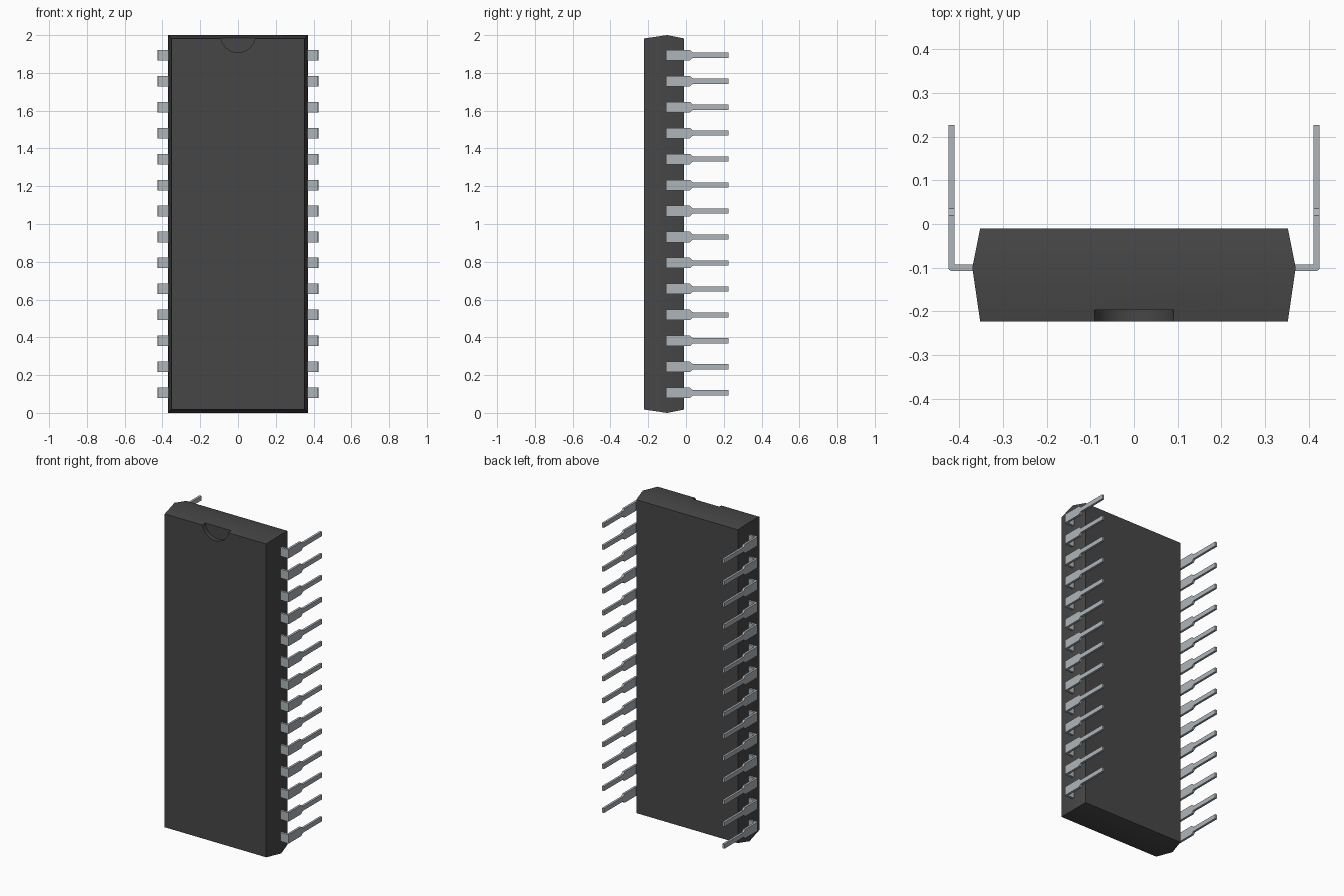
import bpy
import bmesh

cube = bpy.data.objects.get("Cube")
if cube:
    bpy.data.objects.remove(cube, do_unlink=True)


def make_material(name, color):
    mat = bpy.data.materials.new(name)
    mat.use_nodes = True
    mat.diffuse_color = color
    bsdf = mat.node_tree.nodes["Principled BSDF"]
    bsdf.inputs["Base Color"].default_value = color
    bsdf.inputs["Roughness"].default_value = 0.6
    return mat


def loft(name, rings, mat):
    """Join a row of four-cornered sections into a closed solid."""
    bm = bmesh.new()
    loops = [[bm.verts.new(p) for p in ring] for ring in rings]
    for a, b in zip(loops, loops[1:]):
        for i in range(4):
            j = (i + 1) % 4
            bm.faces.new((a[i], a[j], b[j], b[i]))
    bm.faces.new(loops[0])
    bm.faces.new(loops[-1])
    bmesh.ops.recalc_face_normals(bm, faces=bm.faces)
    mesh = bpy.data.meshes.new(name)
    bm.to_mesh(mesh)
    bm.free()
    mesh.materials.append(mat)
    obj = bpy.data.objects.new(name, mesh)
    bpy.context.collection.objects.link(obj)
    return obj


plastic = make_material("dark grey plastic", (0.062, 0.062, 0.062, 1))
metal = make_material("pale steel", (0.42, 0.46, 0.49, 1))

# Package body: a slab whose edges taper away from a middle ridge
HALF_W, HALF_H, TAPER = 0.37, 1.0, 0.018


def body_ring(y, inset):
    w, h = HALF_W - inset, HALF_H - inset
    return [(sx * w, y, 1 + sz * h)
            for sx, sz in ((-1, -1), (1, -1), (1, 1), (-1, 1))]


body = loft("package_body",
            [body_ring(-0.223, TAPER), body_ring(-0.1, 0), body_ring(-0.01, TAPER)],
            plastic)

# Half-round orientation notch at the top of the front face
bpy.ops.mesh.primitive_cylinder_add(vertices=48, radius=0.092, depth=0.1,
                                    location=(0, -0.247, 2.0), rotation=(1.5707963, 0, 0))
cutter = bpy.context.object
cutter.name = "notch_cutter"
cutter.hide_render = True
cutter.data.materials.append(plastic)
notch = body.modifiers.new("notch", "BOOLEAN")
notch.operation = "DIFFERENCE"
notch.solver = "EXACT"
notch.object = cutter
bpy.context.view_layer.objects.active = body
bpy.ops.object.modifier_apply(modifier=notch.name)
bpy.data.objects.remove(cutter, do_unlink=True)
bpy.ops.object.select_all(action="DESELECT")
body.select_set(True)
bpy.ops.object.shade_smooth_by_angle(angle=0.5)

# Contact pin: wide shoulder, right-angle bend, then a narrow tip
OUT, IN = 0.425, 0.411
FRONT, BACK = -0.107, -0.093
WIDE, NARROW = 0.028, 0.014
PINS, PITCH = 14, 0.1375
first_z = 1 - PITCH * (PINS - 1) / 2

# Each station: outer point, inner point, half width
stations = [
    ((0.34, FRONT), (0.34, BACK), WIDE),
    ((OUT - 0.006, FRONT), (IN - 0.001, BACK), WIDE),
    ((OUT - 0.002, FRONT + 0.002), (IN, BACK), WIDE),
    ((OUT, FRONT + 0.006), (IN, BACK + 0.001), WIDE),
    ((OUT, 0.02), (IN, 0.02), WIDE),
    ((OUT, 0.036), (IN, 0.036), NARROW),
    ((OUT, 0.226), (IN, 0.226), NARROW),
]
rings = [[(*o, first_z - w), (*o, first_z + w), (*i, first_z + w), (*i, first_z - w)]
         for o, i, w in stations]
pins = loft("contact_pins", rings, metal)

# Repeat up the side and mirror to the other side
row = pins.modifiers.new("row", "ARRAY")
row.count = PINS
row.use_relative_offset = False
row.use_constant_offset = True
row.constant_offset_displace = (0, 0, PITCH)
mirror = pins.modifiers.new("both sides", "MIRROR")
mirror.use_axis[0] = True
mirror.use_mirror_merge = False
